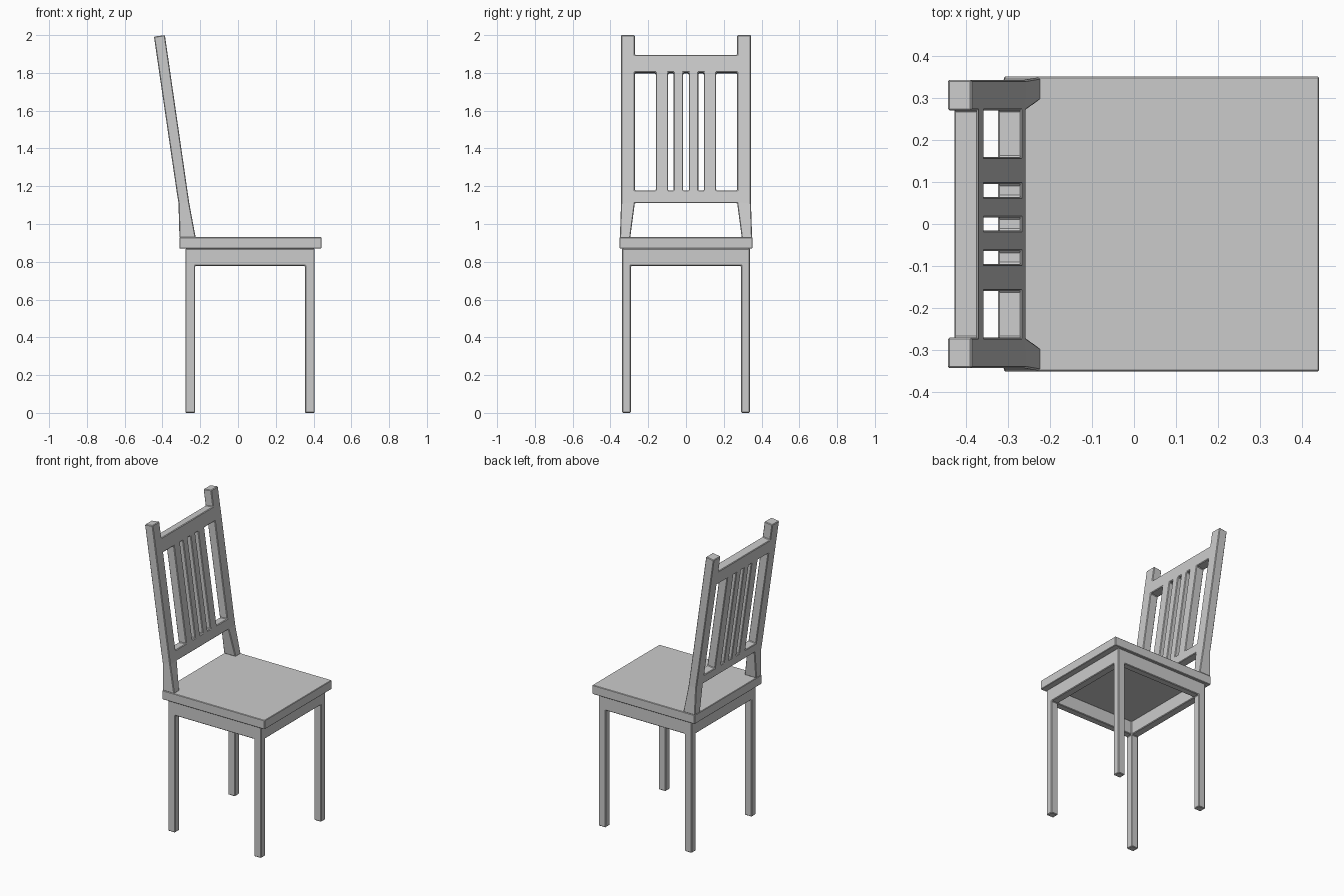
import bpy, bmesh
from mathutils import Vector

if "Cube" in bpy.data.objects:
    bpy.data.objects.remove(bpy.data.objects["Cube"])


def block_part(name, xs, ys, zs, keep, warp=None, bevel=0.004):
    """One clean shell around the kept cells of a 3D grid, with bevelled edges."""
    bm = bmesh.new()
    verts = {}

    def vert(i, j, k):
        if (i, j, k) not in verts:
            p = (xs[i], ys[j], zs[k])
            verts[i, j, k] = bm.verts.new(warp(*p) if warp else p)
        return verts[i, j, k]

    cells = {(i, j, k) for i in range(len(xs) - 1) for j in range(len(ys) - 1)
             for k in range(len(zs) - 1) if keep(i, j, k)}
    for c in cells:
        for axis in range(3):
            for side in (0, 1):
                n = list(c)
                n[axis] += 1 if side else -1
                if tuple(n) in cells:
                    continue
                corners = []
                for a, b in ((0, 0), (1, 0), (1, 1), (0, 1)):
                    q = list(c)
                    q[axis] += side
                    q[(axis + 1) % 3] += a
                    q[(axis + 2) % 3] += b
                    corners.append(vert(*q))
                bm.faces.new(corners if side else corners[::-1])
    mesh = bpy.data.meshes.new(name)
    bm.to_mesh(mesh)
    bm.free()
    obj = bpy.data.objects.new(name, mesh)
    bpy.context.collection.objects.link(obj)
    mod = obj.modifiers.new("soft_edges", 'BEVEL')
    mod.width = bevel
    mod.segments = 1
    mod.limit_method = 'ANGLE'
    return obj


def lerp(a, b, t):
    return a + (b - a) * t


# Four legs joined by an apron ring
block_part("legs_and_apron", [-0.278, -0.227, 0.355, 0.406],
           [-0.338, -0.292, 0.292, 0.338], [0, 0.778, 0.87],
           lambda i, j, k: (i != 1 and j != 1) or (k == 1 and (i != 1 or j != 1)))

# Seat slab
block_part("seat", [-0.31, 0.442], [-0.352, 0.352], [0.87, 0.93],
           lambda i, j, k: True, bevel=0.003)

# Backrest: posts, two rails and four slats; leans back above the bend
Z_FOOT, Z_BEND, Z_TOP = 0.928, 1.11, 2.0


def lean(depth, y, z):
    """depth 0 is the rear surface, 1 the front surface."""
    if z < Z_BEND:
        t = (z - Z_FOOT) / (Z_BEND - Z_FOOT)
        rear, front = lerp(-0.31, -0.315, t), lerp(-0.224, -0.258, t)
        if abs(y) > 0.2:
            shift = 0.024 if abs(y) < 0.3 else 0.006
            y += (1 - t) * (shift if y > 0 else -shift)
    else:
        t = (z - Z_BEND) / (Z_TOP - Z_BEND)
        rear, front = lerp(-0.315, -0.445, t), lerp(-0.258, -0.387, t)
        z -= 0.008 * (1 - depth) * min(1, t * 10)
    return Vector((lerp(rear, front, depth), y, z))


half = [0.015, 0.065, 0.095, 0.16, 0.271, 0.344]
columns = [-y for y in reversed(half)] + half
last = len(columns) - 2
rows = [Z_FOOT, Z_BEND, 1.178, 1.803, 1.895, Z_TOP]
slats = (2, 4, 6, 8)
block_part("backrest", [0, 1], columns, rows,
           lambda i, j, k: j in (0, last) or k in (1, 3) or (k == 2 and j in slats),
           warp=lean)
